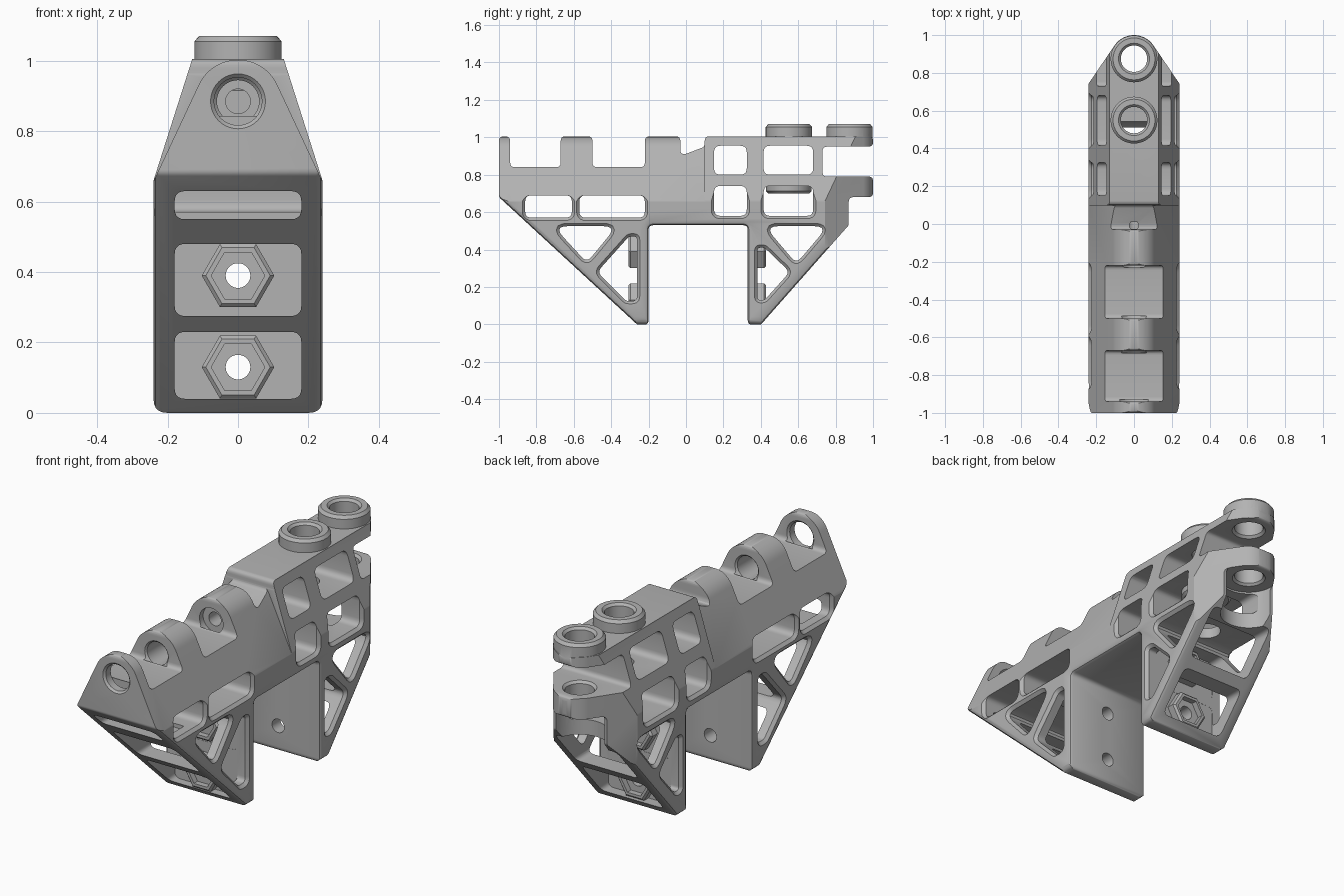
import bpy, bmesh, math
from mathutils import Vector

old = bpy.data.objects.get("Cube")
if old:
    bpy.data.objects.remove(old, do_unlink=True)

grey = bpy.data.materials.new("plain grey")
grey.use_nodes = True
grey.diffuse_color = (0.45, 0.45, 0.45, 1)
for node in grey.node_tree.nodes:
    if node.type == 'BSDF_PRINCIPLED':
        node.inputs["Base Color"].default_value = grey.diffuse_color


# ---- 2D helpers ----
def circle(cx, cy, r, n=40, start=0, end=360):
    full = end - start == 360
    steps = n if full else n - 1
    angles = [math.radians(start + (end - start) * i / steps) for i in range(n)]
    return [(cx + r * math.cos(a), cy + r * math.sin(a)) for a in angles]


def rect(x0, y0, x1, y1):
    return [(x0, y0), (x1, y0), (x1, y1), (x0, y1)]


def rounded(pts, r, steps=5):
    """Round every corner of a polygon."""
    out = []
    pts = [Vector(p) for p in pts]
    for i, p in enumerate(pts):
        a, b = pts[i - 1] - p, pts[(i + 1) % len(pts)] - p
        turn = math.pi - a.angle(b)
        d = min(r * math.tan(turn / 2), 0.45 * min(a.length, b.length))
        start, end = p + a.normalized() * d, p + b.normalized() * d
        for k in range(steps + 1):
            t = k / steps
            out.append(tuple(start * (1 - t) ** 2 + p * 2 * t * (1 - t) + end * t * t))
    return out


def inset(pts, d):
    """Move a polygon's outline inward by d."""
    pts = [Vector(p) for p in pts]
    area = sum(pts[i - 1].x * p.y - p.x * pts[i - 1].y for i, p in enumerate(pts))
    sign = 1 if area > 0 else -1
    out = []
    for i, p in enumerate(pts):
        e1, e2 = (p - pts[i - 1]).normalized(), (pts[(i + 1) % len(pts)] - p).normalized()
        n1, n2 = Vector((-e1.y, e1.x)), Vector((-e2.y, e2.x))
        out.append(p + (n1 + n2) * (sign * d / max(0.3, 1 + n1.dot(n2))))
    return out


# ---- 3D helpers ----
def prism(name, pts, axis, sections):
    """Stack an outline along an axis; each section is (position, inset)."""
    bm = bmesh.new()
    rings = []
    for pos, d in sections:
        ring = []
        for u, v in (inset(pts, d) if d else pts):
            co = {'x': (pos, u, v), 'y': (u, pos, v), 'z': (u, v, pos)}[axis]
            ring.append(bm.verts.new(co))
        rings.append(ring)
    for a, b in zip(rings, rings[1:]):
        for i in range(len(a)):
            bm.faces.new((a[i - 1], a[i], b[i], b[i - 1]))
    bm.faces.new(rings[0])
    bm.faces.new(rings[-1])
    bmesh.ops.recalc_face_normals(bm, faces=bm.faces)
    mesh = bpy.data.meshes.new(name)
    bm.to_mesh(mesh)
    bm.free()
    mesh.materials.append(grey)
    obj = bpy.data.objects.new(name, mesh)
    bpy.context.collection.objects.link(obj)
    return obj


def carve(obj, op, tools):
    """Apply booleans in turn and remove the helper shapes."""
    for tool in tools:
        mod = obj.modifiers.new(op.lower(), 'BOOLEAN')
        mod.operation, mod.solver, mod.object = op, 'EXACT', tool
    dg = bpy.context.evaluated_depsgraph_get()
    mesh = bpy.data.meshes.new_from_object(obj.evaluated_get(dg))
    obj.modifiers.clear()
    obj.data = mesh
    for tool in tools:
        bpy.data.objects.remove(tool, do_unlink=True)


def hole(cx, cy, r, axis, lo, hi, c=0.0):
    """Round hole cutter, with its two rims widened by c."""
    secs = [(lo - 0.01, -c - 0.01), (lo + c, 0), (hi - c, 0), (hi + 0.01, -c - 0.01)] if c \
        else [(lo, 0), (hi, 0)]
    return prism("hole", circle(cx, cy, r), axis, secs)


def side_window(pts, r=0.035):
    flare = [(-0.26, -0.035), (-0.225, 0), (0.225, 0), (0.26, -0.035)]
    return prism("window", rounded(pts, r), 'x', flare)


def end_window(z0, z1, y0, y1, w=0.18):
    return prism("window", rounded(rect(-w, z0, w, z1), 0.03), 'y', [(y0, 0), (y1, 0)])


# ---- frame: side outline trimmed by front and plan outlines ----
T = 1.005
side = [(-0.26, -0.002), (-0.2, -0.002), (-0.2, 0.53), (0.33, 0.53), (0.33, -0.002),
        (0.4, -0.002), (0.87, 0.53), (0.87, 0.68), (1, 0.68), (1, 0.79), (0.73, 0.79),
        (0.73, 0.95), (1, 0.95), (1, T), (0.1, T), (0.1, 0.95), (-0.03, 0.9), (-0.03, T),
        (-0.22, T), (-0.22, 0.84), (-0.5, 0.84), (-0.5, T), (-0.67, T), (-0.67, 0.84),
        (-0.94, 0.84), (-0.94, T), (-1, T), (-1, 0.68)]
W = 0.2405
frame = prism("frame", rounded(side, 0.025), 'x',
              [(-W, 0.018), (-W + 0.006, 0.006), (-W + 0.018, 0),
               (W - 0.018, 0), (W - 0.006, 0.006), (W, 0.018)])

front = [(-0.24, 0), (0.24, 0), (0.24, 0.66), (0.13, T), (0.13, 1.2),
         (-0.13, 1.2), (-0.13, T), (-0.24, 0.66)]
plan = [(-0.3, -1.1), (0.3, -1.1), (0.3, 0.655)] + circle(0, 0.875, 0.125, 25, 36, 144) + [(-0.3, 0.655)]
carve(frame, 'INTERSECT', [
    prism("front_shell", rounded(front, 0.04), 'y', [(-1.2, 0), (1.2, 0)]),
    prism("plan_shell", plan, 'z', [(-0.2, 0), (1.3, 0)])])

# rounded crowns of the three front lugs
crown = [(0.5, 0.63), (0.5, 1.2), (-0.5, 1.2), (-0.5, 0.63), (-0.253, 0.63)]
crown += circle(0, 0.88, 0.123, 25, 155, 25) + [(0.253, 0.63)]
carve(frame, 'DIFFERENCE', [prism("crown", crown, 'y', [(-1.2, 0), (0.099, 0)])])

# raised rings on top
carve(frame, 'UNION', [
    prism("ring", circle(0, y, 0.125), 'z', [(0.97, 0.001), (1.055, 0.001), (1.07, 0.014)])
    for y in (0.55, 0.874)])

# ---- side windows ----
windows = [rect(-0.86, 0.57, -0.61, 0.69), rect(-0.57, 0.57, -0.22, 0.69)]
for y0, y1 in ((0.15, 0.325), (0.415, 0.68)):
    windows += [rect(y0, 0.58, y1, 0.74), rect(y0, 0.8, y1, 0.955)]
windows += [
    [(-0.71, 0.525), (-0.37, 0.525), (-0.53, 0.33)],
    [(-0.475, 0.28), (-0.32, 0.125), (-0.262, 0.125), (-0.262, 0.47), (-0.305, 0.47)],
    [(0.42, 0.525), (0.76, 0.525), (0.59, 0.325)],
    [(0.382, 0.41), (0.382, 0.13), (0.42, 0.13), (0.555, 0.28), (0.42, 0.41)]]
carve(frame, 'DIFFERENCE', [side_window(w) for w in windows])

# ---- end windows and clearance under the rear ears ----
ends = [end_window(0.55, 0.63, -1.1, -0.7), end_window(0.56, 0.672, 0.6, 1.1, 0.12)]
for z0, z1 in ((0.04, 0.23), (0.275, 0.48)):
    ends += [end_window(z0, z1, -1.1, -0.261), end_window(z0, z1, 0.381, 1.1)]
ends.append(hole(0, 0.875, 0.14, 'z', 0.3, 0.681))
carve(frame, 'DIFFERENCE', ends)

# ring hanging inside the lower rear window
carve(frame, 'UNION', [prism("hanging_ring", circle(0, 0.55, 0.122), 'z', [(0.70, 0.012), (0.712, 0), (0.77, 0)])])

# ---- round holes ----
holes = [
    hole(0, 0.885, 0.068, 'y', -1.002, -0.938, 0.012),
    hole(0, 0.885, 0.06, 'y', -0.672, -0.498, 0.01),
    hole(0, 0.885, 0.035, 'y', -0.3, 0.01),
    hole(0, 0.885, 0.068, 'y', -0.23, -0.19),
    hole(0, 0.55, 0.07, 'z', 0.5, 1.07, 0.012),
    hole(0, 0.875, 0.07, 'z', 0.95, 1.07, 0.012),
    hole(0, 0.875, 0.07, 'z', 0.68, 0.79, 0.012)]
holes += [hole(0, z, 0.035, 'y', -0.33, 0.45) for z in (0.13, 0.39)]
carve(frame, 'DIFFERENCE', holes)

# ---- hexagonal nut sockets on the inside of both legs ----
parts = [frame]
for label, base, s in (("front", -0.258, -1), ("rear", 0.378, 1)):
    for level, z in (("lower", 0.13), ("upper", 0.39)):
        socket = prism(f"{label}_{level}_nut_socket", circle(0, z, 0.103, 6), 'y',
                       [(base, 0), (base + s * 0.04, 0), (base + s * 0.05, 0.01)])
        carve(socket, 'DIFFERENCE', [
            prism("nut", circle(0, z, 0.076, 6), 'y', [(base + s * 0.02, 0), (base + s * 0.1, 0)]),
            hole(0, z, 0.035, 'y', base - 0.1, base + 0.1)])
        parts.append(socket)

# smooth curved faces, keep hard edges
bpy.ops.object.select_all(action='DESELECT')
for obj in parts:
    obj.select_set(True)
bpy.context.view_layer.objects.active = frame
bpy.ops.object.shade_smooth_by_angle(angle=math.radians(30))
